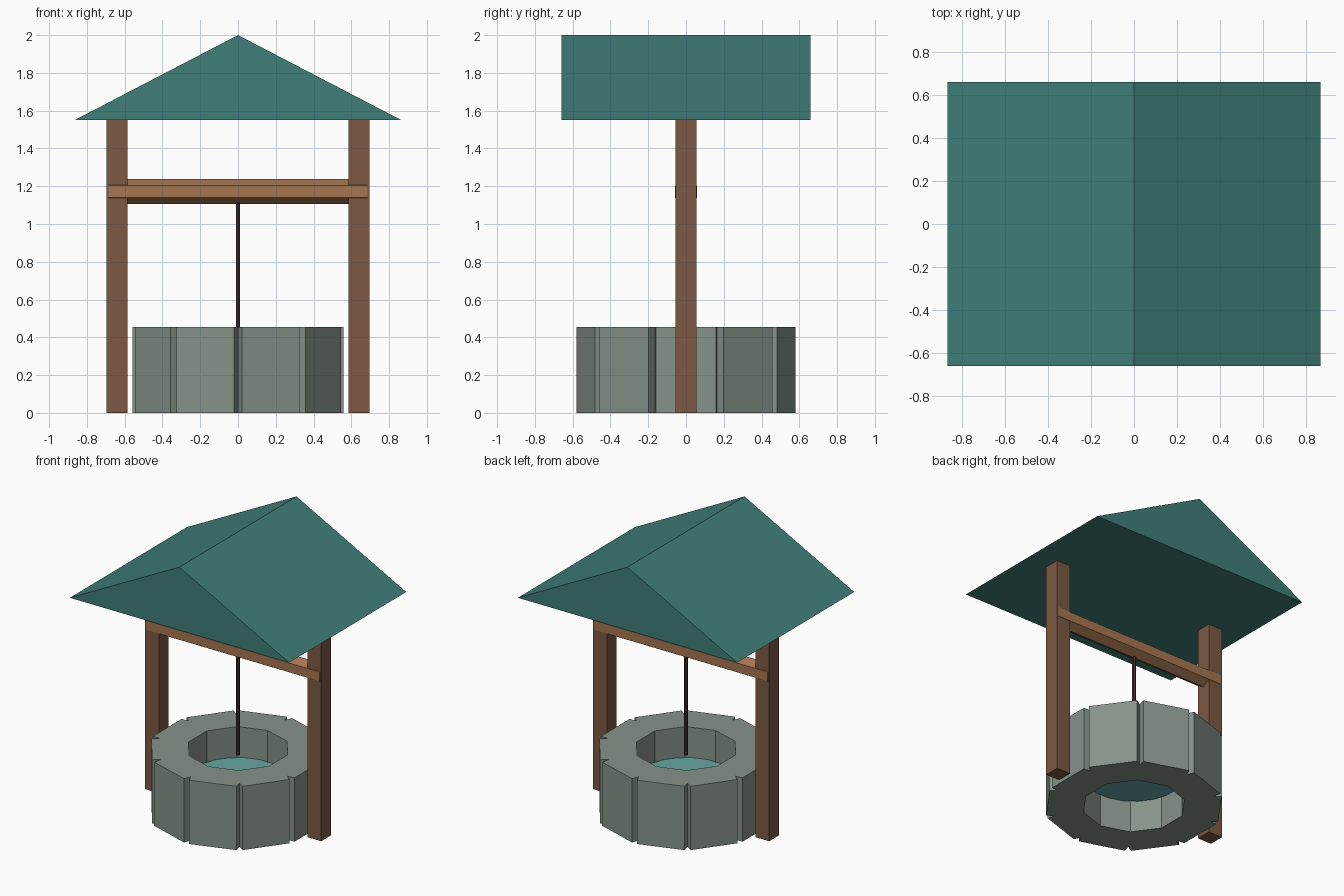
import bpy, bmesh, math
from mathutils import Matrix

if "Cube" in bpy.data.objects:
    bpy.data.objects.remove(bpy.data.objects["Cube"])


def material(name, rgb):
    mat = bpy.data.materials.new(name)
    mat.diffuse_color = (*rgb, 1)
    mat.use_nodes = True
    mat.node_tree.nodes["Principled BSDF"].inputs["Base Color"].default_value = mat.diffuse_color
    return mat


def add_object(name, bm, mat):
    bmesh.ops.recalc_face_normals(bm, faces=bm.faces)
    mesh = bpy.data.meshes.new(name)
    bm.to_mesh(mesh)
    bm.free()
    mesh.materials.append(mat)
    obj = bpy.data.objects.new(name, mesh)
    bpy.context.collection.objects.link(obj)
    return obj


def box(name, center, size, mat):
    bm = bmesh.new()
    bmesh.ops.create_cube(bm, size=1, matrix=Matrix.Translation(center) @ Matrix.Diagonal((*size, 1)))
    return add_object(name, bm, mat)


def cylinder(name, center, radius, length, sides, mat, turn=Matrix()):
    bm = bmesh.new()
    bmesh.ops.create_cone(bm, cap_ends=True, segments=sides, radius1=radius, radius2=radius,
                          depth=length, matrix=Matrix.Translation(center) @ turn)
    return add_object(name, bm, mat)


stone = material("stone", (0.24, 0.29, 0.25))
wood = material("wood", (0.20, 0.10, 0.055))
light_wood = material("light_wood", (0.38, 0.18, 0.085))
rope_mat = material("rope", (0.045, 0.03, 0.03))
teal = material("roof_teal", (0.05, 0.21, 0.19))
water_mat = material("water", (0.13, 0.38, 0.37))

# Stone wall: ten-sided ring with a V groove at each outer corner
SIDES, HEIGHT, OUTER, GROOVE, INNER = 10, 0.455, 0.58, 0.53, 0.335
bm = bmesh.new()
corners = []
for i in range(SIDES):
    for offset, radius in ((-2, OUTER), (0, GROOVE), (2, OUTER)):
        a = math.radians(90 + 36 * i + offset)
        inner_a = math.radians(90 + 36 * i)
        corners.append((radius * math.cos(a), radius * math.sin(a), inner_a))
outer = [[bm.verts.new((x, y, z)) for x, y, _ in corners] for z in (0, HEIGHT)]
inner = [[bm.verts.new((INNER * math.cos(corners[3 * i][2]), INNER * math.sin(corners[3 * i][2]), z))
          for i in range(SIDES)] for z in (0, HEIGHT)]
n = len(corners)
for i in range(n):
    j = (i + 1) % n
    bm.faces.new((outer[0][i], outer[0][j], outer[1][j], outer[1][i]))
for i in range(SIDES):
    j = (i + 1) % SIDES
    bm.faces.new((inner[0][i], inner[1][i], inner[1][j], inner[0][j]))
    for o, c in zip(outer, inner):
        bm.faces.new((c[i], o[3 * i + 1], o[3 * i + 2], o[3 * j], o[3 * j + 1], c[j]))
add_object("stone_wall", bm, stone)

# Water surface inside the wall
cylinder("water", (0, 0, 0.23), INNER, 0.02, SIDES, water_mat, Matrix.Rotation(math.radians(18), 4, 'Z'))

# Posts
for side, x in (("left", -0.64), ("right", 0.64)):
    box(side + "_post", (x, 0, 0.775), (0.11, 0.11, 1.55), wood)

# Six-sided winding beam, with corners facing front and back
cylinder("winding_beam", (0, 0, 1.172), 0.066, 1.37, 6, light_wood,
         Matrix.Rotation(math.pi / 2, 4, 'Y') @ Matrix.Rotation(math.pi / 2, 4, 'Z'))

# Rope
cylinder("rope", (0, 0, 0.79), 0.013, 0.76, 6, rope_mat)

# Solid gabled roof
bm = bmesh.new()
ends = [[bm.verts.new((x, y, z)) for x, z in ((-0.865, 1.55), (0.865, 1.55), (0, 2.0))]
        for y in (-0.66, 0.66)]
for end in ends:
    bm.faces.new(end)
for i in range(3):
    j = (i + 1) % 3
    bm.faces.new((ends[0][i], ends[0][j], ends[1][j], ends[1][i]))
add_object("roof", bm, teal)
